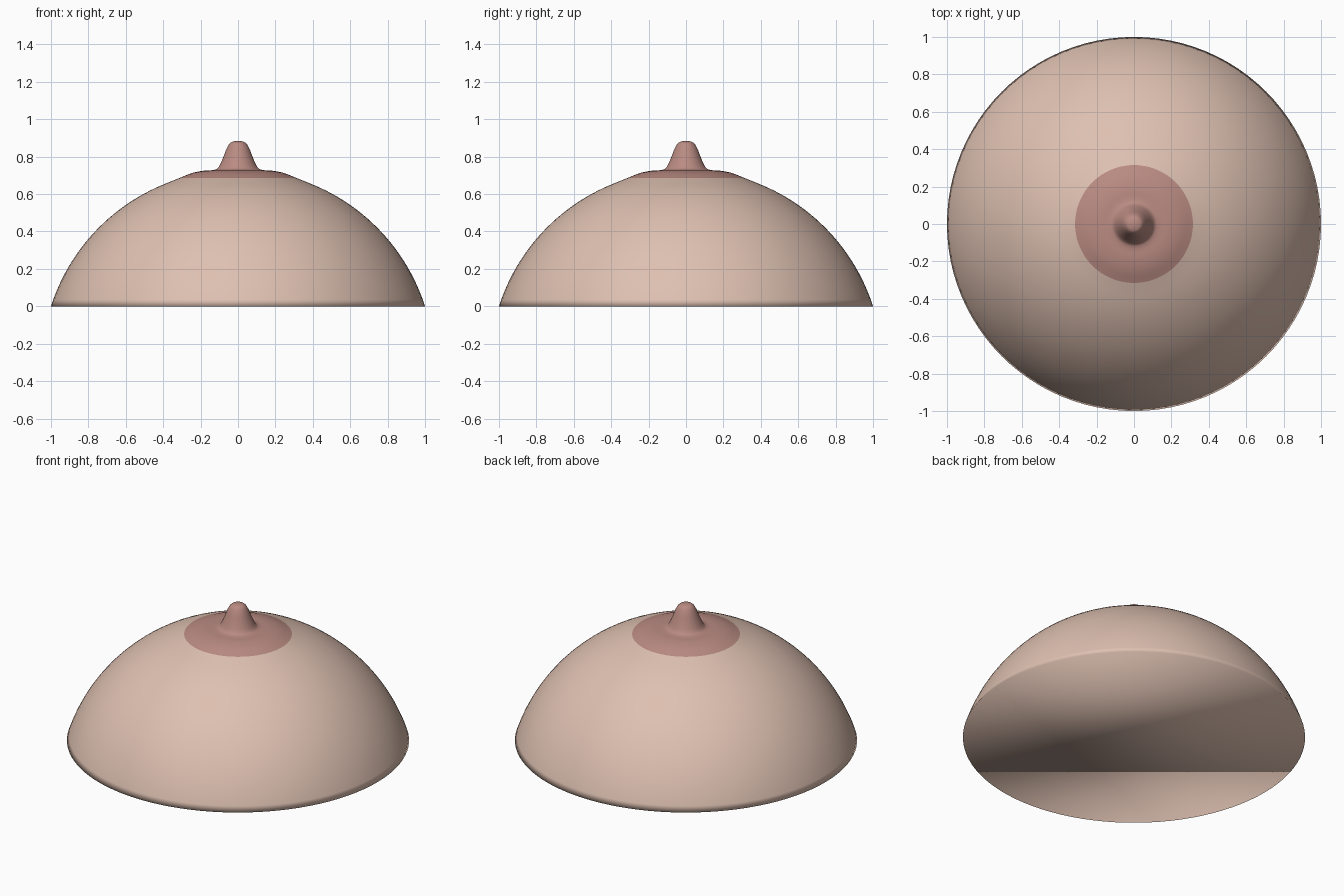
import bpy, bmesh, math
from mathutils import Vector

if "Cube" in bpy.data.objects:
    bpy.data.objects.remove(bpy.data.objects["Cube"])

SEG = 96
AREOLA_R = 0.315


def material(name, rgb):
    m = bpy.data.materials.new(name)
    m.diffuse_color = (*rgb, 1)
    m.use_nodes = True
    m.node_tree.nodes["Principled BSDF"].inputs["Base Color"].default_value = m.diffuse_color
    return m


def smooth_path(pts, n=5):
    """Catmull-Rom curve through the profile points."""
    p = [Vector(q) for q in pts]
    p = [2 * p[0] - p[1]] + p + [2 * p[-1] - p[-2]]
    out = []
    for i in range(1, len(p) - 2):
        a, b, c, d = p[i - 1:i + 3]
        for k in range(n):
            t = k / n
            out.append(0.5 * (2 * b + (c - a) * t + (2 * a - 5 * b + 4 * c - d) * t * t
                              + (3 * b - a - 3 * c + d) * t ** 3))
    out.append(p[-2])
    return out


# spherical cap for the main dome, from the rim up to the areola edge
R, CZ = 1.05, -0.32
a0, a1 = math.asin(-CZ / R), math.acos(0.40 / R)
dome = [(R * math.cos(a), CZ + R * math.sin(a))
        for a in [a0 + (a1 - a0) * i / 24 for i in range(25)]]
dome[0] = (1.0, 0.0)

# raised areola and tip
areola = smooth_path([dome[-1], (AREOLA_R, 0.685), (0.25, 0.711), (0.19, 0.724),
                      (0.13, 0.729), (0.105, 0.743), (0.083, 0.787), (0.06, 0.845),
                      (0.042, 0.873), (0.02, 0.882), (0.0, 0.884)])
profile = [Vector(q) for q in dome[:-1]] + areola

bm = bmesh.new()
rings = [[bm.verts.new((p.x * math.cos(t), p.x * math.sin(t), p.y))
          for t in [2 * math.pi * k / SEG for k in range(SEG)]] for p in profile[:-1]]
top = bm.verts.new((0, 0, profile[-1].y))
for lo, hi, p in zip(rings, rings[1:], profile):
    for k in range(SEG):
        j = (k + 1) % SEG
        f = bm.faces.new((lo[k], lo[j], hi[j], hi[k]))
        f.material_index = int(p.x < AREOLA_R + 0.001)
for k in range(SEG):
    f = bm.faces.new((rings[-1][k], rings[-1][(k + 1) % SEG], top))
    f.material_index = 1
# flat underside
bm.faces.new(rings[0][::-1])
for f in bm.faces:
    f.smooth = True
bm.normal_update()

mesh = bpy.data.meshes.new("dome")
bm.to_mesh(mesh)
bm.free()
mesh.materials.append(material("skin", (0.73, 0.53, 0.44)))
mesh.materials.append(material("dark_skin", (0.49, 0.26, 0.225)))
bpy.context.collection.objects.link(bpy.data.objects.new("dome", mesh))
